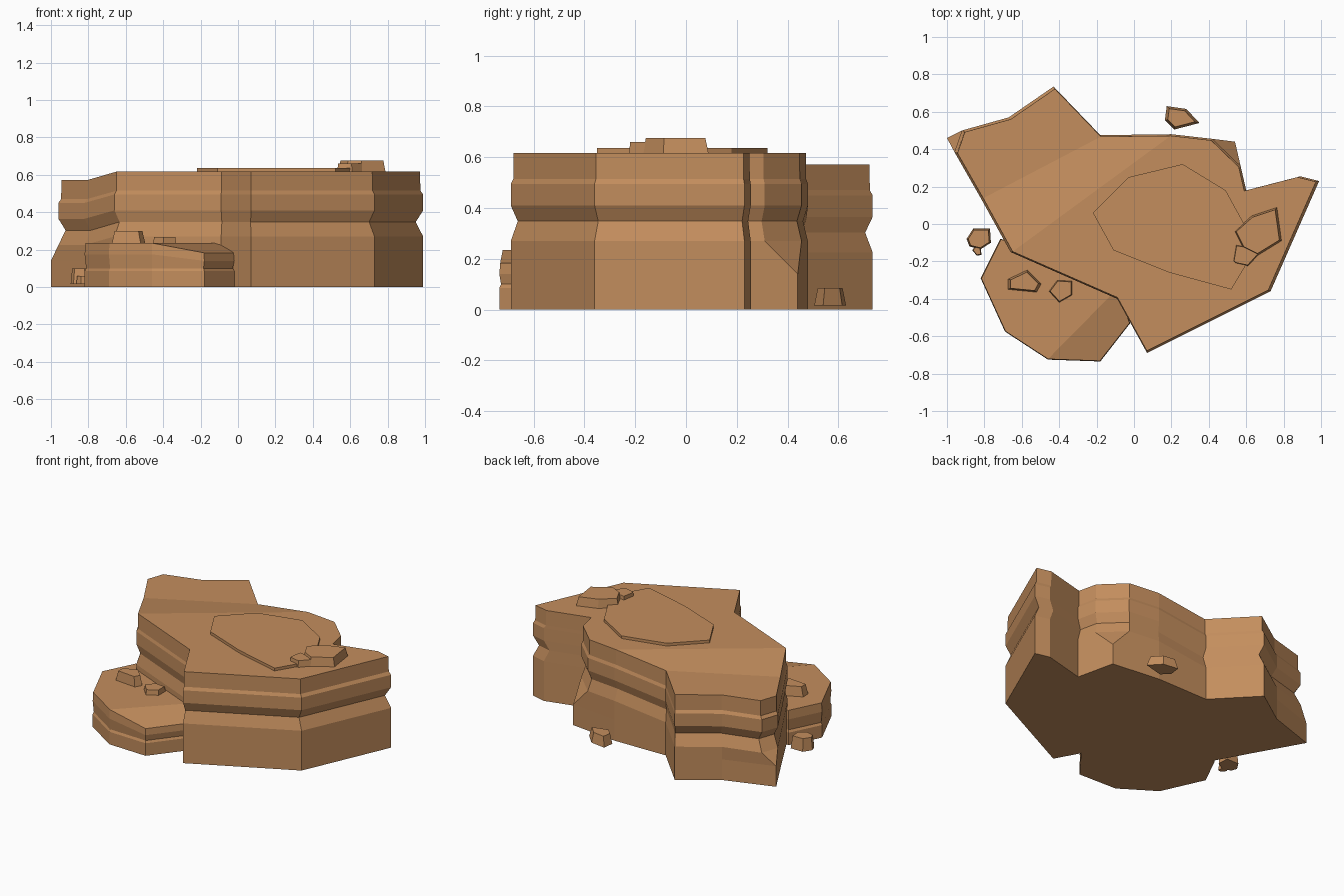
import bpy, bmesh
from mathutils import Vector

sand = bpy.data.materials.new("sandstone")
sand.diffuse_color = (0.55, 0.27, 0.11, 1)


def loft(name, rings, caps=None):
    """Skin equal-length rings of points, close both ends."""
    bm = bmesh.new()
    n = len(rings[0])
    vs = [[bm.verts.new(p) for p in r] for r in rings]
    for a, b in zip(vs, vs[1:]):
        for i in range(n):
            j = (i + 1) % n
            bm.faces.new((a[i], a[j], b[j], b[i]))
    bm.faces.new(vs[0][::-1])
    for cap in caps or [range(n)]:
        bm.faces.new([vs[-1][i] for i in cap])
    bmesh.ops.remove_doubles(bm, verts=bm.verts, dist=0.0005)
    bmesh.ops.recalc_face_normals(bm, faces=bm.faces)
    me = bpy.data.meshes.new(name)
    bm.to_mesh(me)
    bm.free()
    me.materials.append(sand)
    ob = bpy.data.objects.new(name, me)
    bpy.context.collection.objects.link(ob)
    return ob


def slab(name, pts, z0, z1, top=1.0):
    """Flat-topped rock: outline tapered towards its own centre."""
    c = sum((Vector(p) for p in pts), Vector((0, 0))) / len(pts)
    rings = []
    for z, s in ((z0, 1.0), (z1, top)):
        rings.append([(*(c + (Vector(p) - c) * s), z) for p in pts])
    return loft(name, rings)


# Main mesa: upper outline, with the back left side dropped a little
upper = [(0.07, -0.69), (0.73, -0.36), (0.99, 0.23), (0.89, 0.255), (0.60, 0.18),
         (0.57, 0.31), (0.42, 0.455), (0.20, 0.48), (-0.18, 0.475), (-0.43, 0.735),
         (-0.67, 0.57), (-0.92, 0.50), (-0.96, 0.385), (-0.82, 0.14),
         (-0.66, -0.15), (-0.09, -0.40)]
# Chipped corners: pairs of upper points meet in one sharp point at the base
lower = list(upper)
lower[5] = lower[6] = (0.54, 0.44)
lower[11] = lower[12] = (-1.0, 0.46)
drop = [0.045 if 8 <= i <= 13 else 0 for i in range(16)]
rings = [[(x, y, z) for x, y in lower] for z in (0, 0.14)]
for z, s in ((0.27, 1), (0.348, 0.96), (0.41, 1), (0.495, 1), (0.515, 0.985), (0.617, 0.983)):
    rings.append([(x * s, y * s, z - d) for (x, y), d in zip(upper, drop)])
loft("mesa", rings, [(14, 15, 0, 1, 2, 3, 4, 5, 6, 7), (14, 7, 8, 13),
                     (13, 8, 9, 10, 11, 12)])

# Thin cap layer on the mesa
slab("cap_layer", [(-0.22, 0.06), (-0.11, -0.14), (0.19, -0.26), (0.52, -0.35), (0.61, -0.20),
                   (0.60, -0.02), (0.49, 0.18), (0.26, 0.32), (-0.03, 0.25)], 0.60, 0.636)

# Low shelf at the front left, sloping down at its right end
shelf = [(-0.82, -0.29), (-0.69, -0.575), (-0.46, -0.725), (-0.18, -0.735),
         (-0.02, -0.53), (-0.09, -0.35), (-0.60, -0.10), (-0.715, -0.08)]
fall = [0, 0, 0, 1, 1, 0, 0, 0]
rings = []
for z, s, d in ((0, 1, 0), (0.085, 1, 0), (0.10, 0.98, 0), (0.175, 1, 0.035), (0.235, 0.99, 0.052)):
    rings.append([(-0.4 + (x + 0.4) * s, -0.4 + (y + 0.4) * s, z - d * f)
                  for (x, y), f in zip(shelf, fall)])
loft("shelf", rings, [(7, 0, 1, 2, 5, 6), (2, 3, 4, 5)])

# Loose rocks
slab("top_rock_large", [(0.535, -0.04), (0.58, -0.13), (0.66, -0.17), (0.79, -0.09),
                        (0.765, 0.09), (0.63, 0.045)], 0.61, 0.676, 0.9)
slab("top_rock_small", [(0.53, -0.20), (0.545, -0.11), (0.60, -0.12), (0.67, -0.16),
                        (0.61, -0.225), (0.54, -0.21)], 0.61, 0.66, 0.9)
slab("shelf_rock_large", [(-0.675, -0.35), (-0.52, -0.365), (-0.495, -0.32),
                          (-0.57, -0.245), (-0.675, -0.295)], 0.23, 0.30, 0.82)
slab("shelf_rock_small", [(-0.455, -0.36), (-0.40, -0.42), (-0.33, -0.38),
                          (-0.33, -0.305), (-0.41, -0.30)], 0.23, 0.268, 0.9)
slab("ground_rock_left", [(-0.895, -0.08), (-0.88, -0.12), (-0.82, -0.135), (-0.765, -0.10),
                          (-0.77, -0.025), (-0.86, -0.025)], 0.015, 0.10, 0.86)
slab("ground_rock_tiny", [(-0.865, -0.14), (-0.84, -0.17), (-0.815, -0.165),
                          (-0.82, -0.125), (-0.85, -0.12)], 0.015, 0.06, 0.8)
slab("ground_rock_back", [(0.165, 0.555), (0.215, 0.505), (0.35, 0.54),
                          (0.28, 0.615), (0.175, 0.63)], 0.017, 0.085, 0.78)
